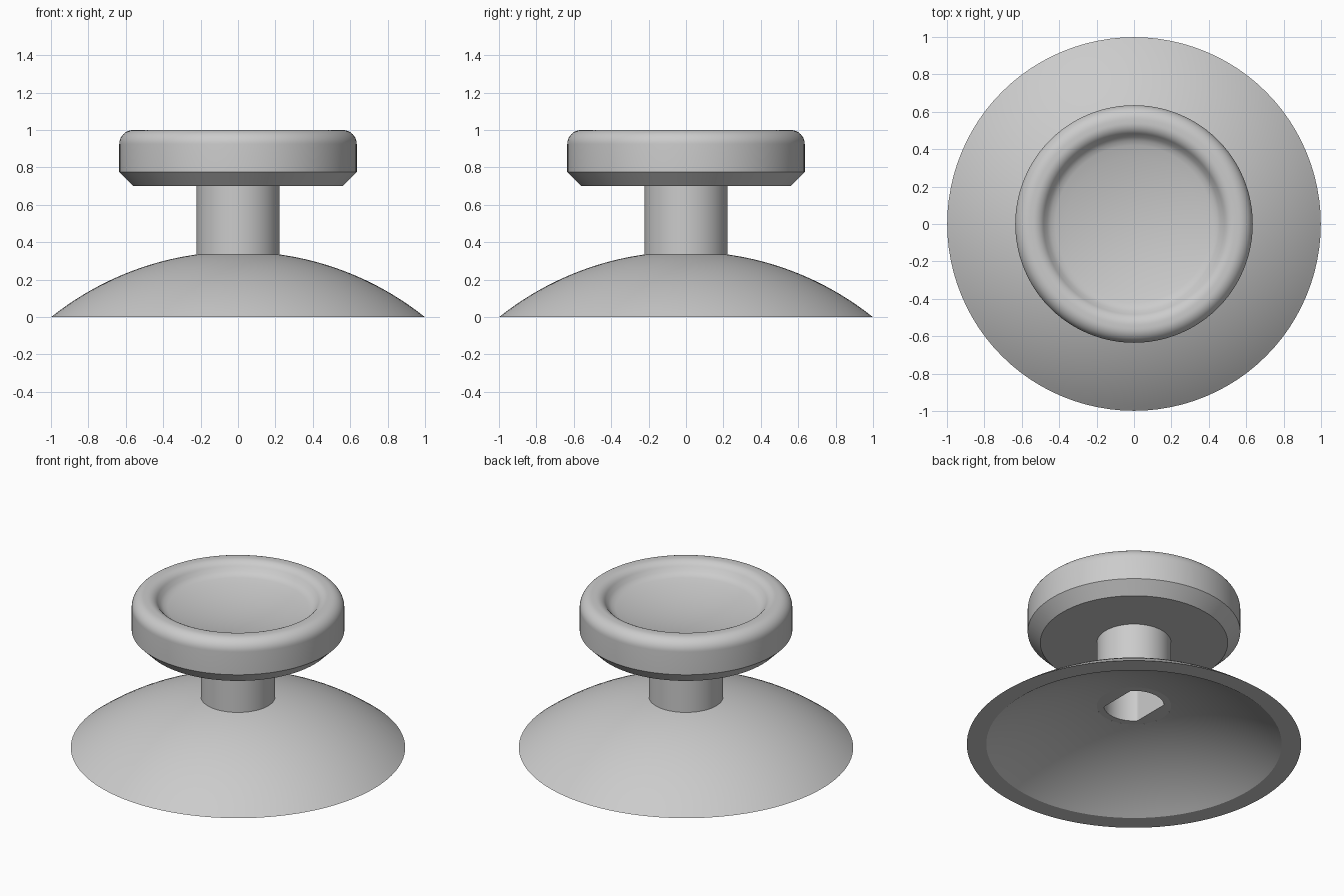
import bpy
import bmesh
import math

cube = bpy.data.objects.get("Cube")
if cube:
    bpy.data.objects.remove(cube, do_unlink=True)

SEGMENTS = 96

grey = bpy.data.materials.new("light_grey_plastic")
grey.use_nodes = True
grey.diffuse_color = (0.6, 0.6, 0.6, 1)
grey.node_tree.nodes["Principled BSDF"].inputs["Base Color"].default_value = grey.diffuse_color


def arc(cx, cz, radius, start, end, steps):
    """Points (radius, height) on a circular arc, angles in radians."""
    angles = [start + (end - start) * i / steps for i in range(steps + 1)]
    return [(cx + radius * math.cos(a), cz + radius * math.sin(a)) for a in angles]


def lathe(name, profile, closed=False):
    """Revolve (radius, height[, flat]) points; flat clamps x to make a double-D ring."""
    bm = bmesh.new()
    rings = []
    for point in profile:
        r, z = point[:2]
        flat = point[2] if len(point) > 2 else r
        if r < 1e-5:
            rings.append([bm.verts.new((0, 0, z))] * SEGMENTS)
            continue
        ring = []
        for i in range(SEGMENTS):
            a = math.tau * i / SEGMENTS
            x = max(-flat, min(flat, r * math.cos(a)))
            ring.append(bm.verts.new((x, r * math.sin(a), z)))
        rings.append(ring)
    pairs = list(zip(rings, rings[1:]))
    if closed:
        pairs.append((rings[-1], rings[0]))
    for low, high in pairs:
        for i in range(SEGMENTS):
            j = (i + 1) % SEGMENTS
            corners = dict.fromkeys((low[i], low[j], high[j], high[i]))
            bm.faces.new(list(corners))
    bmesh.ops.recalc_face_normals(bm, faces=bm.faces)
    mesh = bpy.data.meshes.new(name)
    bm.to_mesh(mesh)
    bm.free()
    mesh.materials.append(grey)
    obj = bpy.data.objects.new(name, mesh)
    bpy.context.collection.objects.link(obj)
    bpy.ops.object.select_all(action="DESELECT")
    obj.select_set(True)
    bpy.context.view_layer.objects.active = obj
    bpy.ops.object.shade_smooth_by_angle(angle=math.radians(30))
    return obj


# Domed skirt: two concentric spherical shells joined by a flat rim
STEM_R = 0.222
CENTRE_Z = -1.25


def shell(radius):
    return arc(0, CENTRE_Z, radius, math.asin(-CENTRE_Z / radius),
               math.acos(STEM_R / radius), 24)


lathe("domed_skirt", shell(1.6) + shell(1.53)[::-1], closed=True)

# Stem with a double-D socket bored up from below
lathe("stem", [
    (0, 0.7), (STEM_R, 0.7), (STEM_R, 0.264),
    (0.18, 0.264, 0.13), (0.18, 0.62, 0.13), (0, 0.62),
])

# Thumb cap: chamfered underside, rounded rim and shallow dish
cap = [(0, 0.7), (0.56, 0.7), (0.635, 0.775)]
cap += arc(0.56, 0.925, 0.075, 0, math.pi / 2, 10)
cap += arc(0.54, 0.93, 0.07, math.pi / 2, math.radians(145), 8)
cap += [(0.465, 0.947), (0.445, 0.931)]
cap += [(r, 0.87 + 0.3 * r * r) for r in (0.42, 0.36, 0.3, 0.24, 0.18, 0.12, 0.06, 0)]
lathe("thumb_cap", cap)
